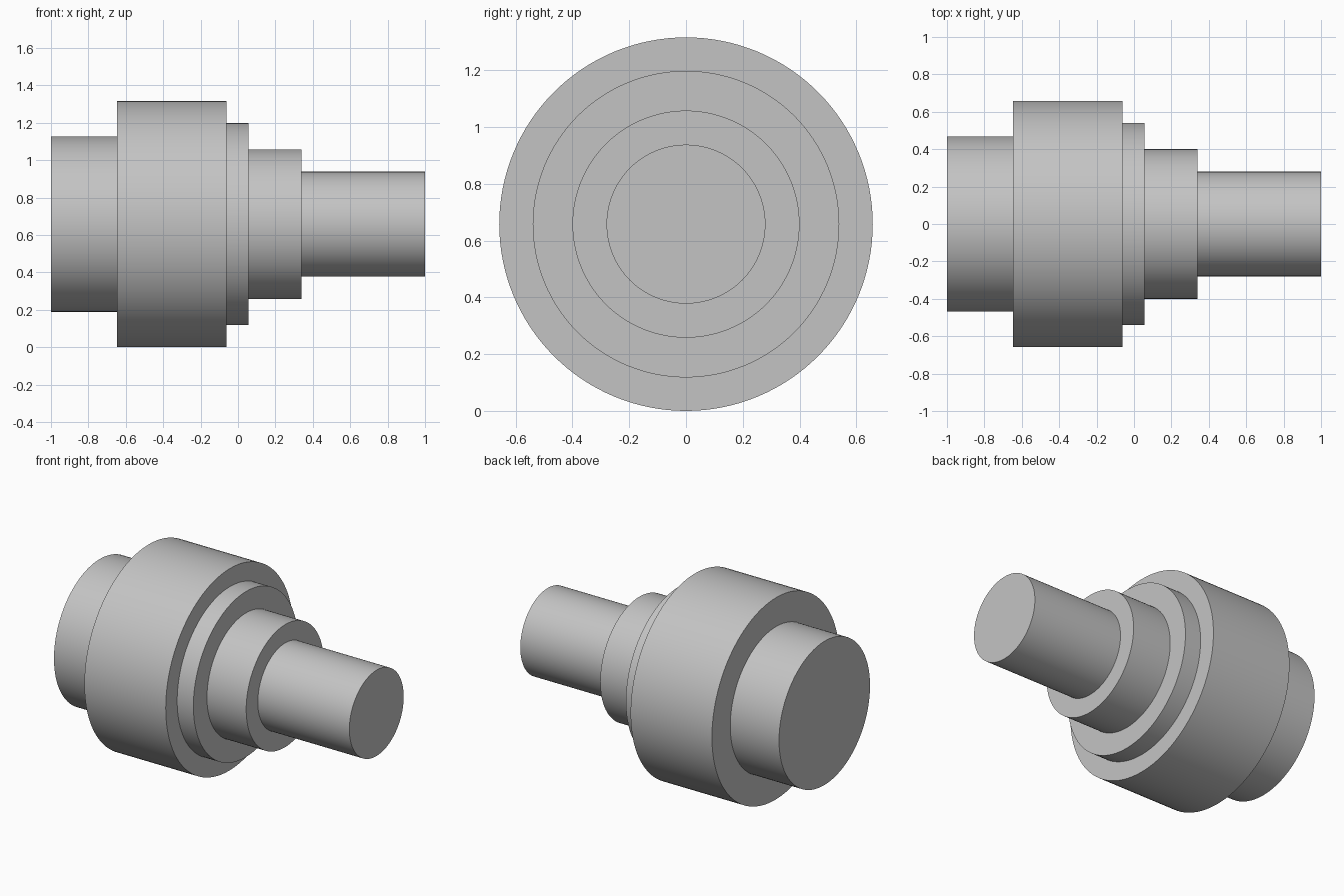
import bpy, bmesh, math
from mathutils import Matrix

default = bpy.data.objects.get("Cube")
if default:
    bpy.data.objects.remove(default, do_unlink=True)

SEGMENTS = 128
AXIS_HEIGHT = 0.658

# One plain grey metal
grey = bpy.data.materials.new("plain_grey")
grey.use_nodes = True
colour = (0.55, 0.55, 0.55, 1.0)
grey.diffuse_color = colour
grey.node_tree.nodes["Principled BSDF"].inputs["Base Color"].default_value = colour

# Sections of the shaft from -x to +x: (start, end, radius)
sections = [
    (-1.0, -0.648, 0.469),    # rear hub
    (-0.648, -0.061, 0.658),  # main drum
    (-0.061, 0.056, 0.54),    # collar
    (0.056, 0.339, 0.4),      # shoulder
    (0.339, 1.0, 0.28),       # spindle
]

# Stepped profile turned around the x axis as one closed solid
bm = bmesh.new()
rings = []
for start, end, radius in sections:
    for x in (start, end):
        angles = [2 * math.pi * i / SEGMENTS for i in range(SEGMENTS)]
        rings.append([bm.verts.new((x, radius * math.cos(a), radius * math.sin(a)))
                      for a in angles])
for a, b in zip(rings, rings[1:]):
    for i in range(SEGMENTS):
        j = (i + 1) % SEGMENTS
        bm.faces.new((a[i], a[j], b[j], b[i]))

# Flat end caps
bm.faces.new(rings[0])
bm.faces.new(rings[-1])
bmesh.ops.recalc_face_normals(bm, faces=bm.faces[:])
bmesh.ops.transform(bm, matrix=Matrix.Translation((0, 0, AXIS_HEIGHT)), verts=bm.verts[:])

mesh = bpy.data.meshes.new("stepped_shaft")
bm.to_mesh(mesh)
bm.free()
mesh.materials.append(grey)
shaft = bpy.data.objects.new("stepped_shaft", mesh)
bpy.context.collection.objects.link(shaft)

# Smooth round walls, crisp steps
bpy.ops.object.select_all(action="DESELECT")
shaft.select_set(True)
bpy.context.view_layer.objects.active = shaft
bpy.ops.object.shade_smooth_by_angle(angle=math.radians(30))
